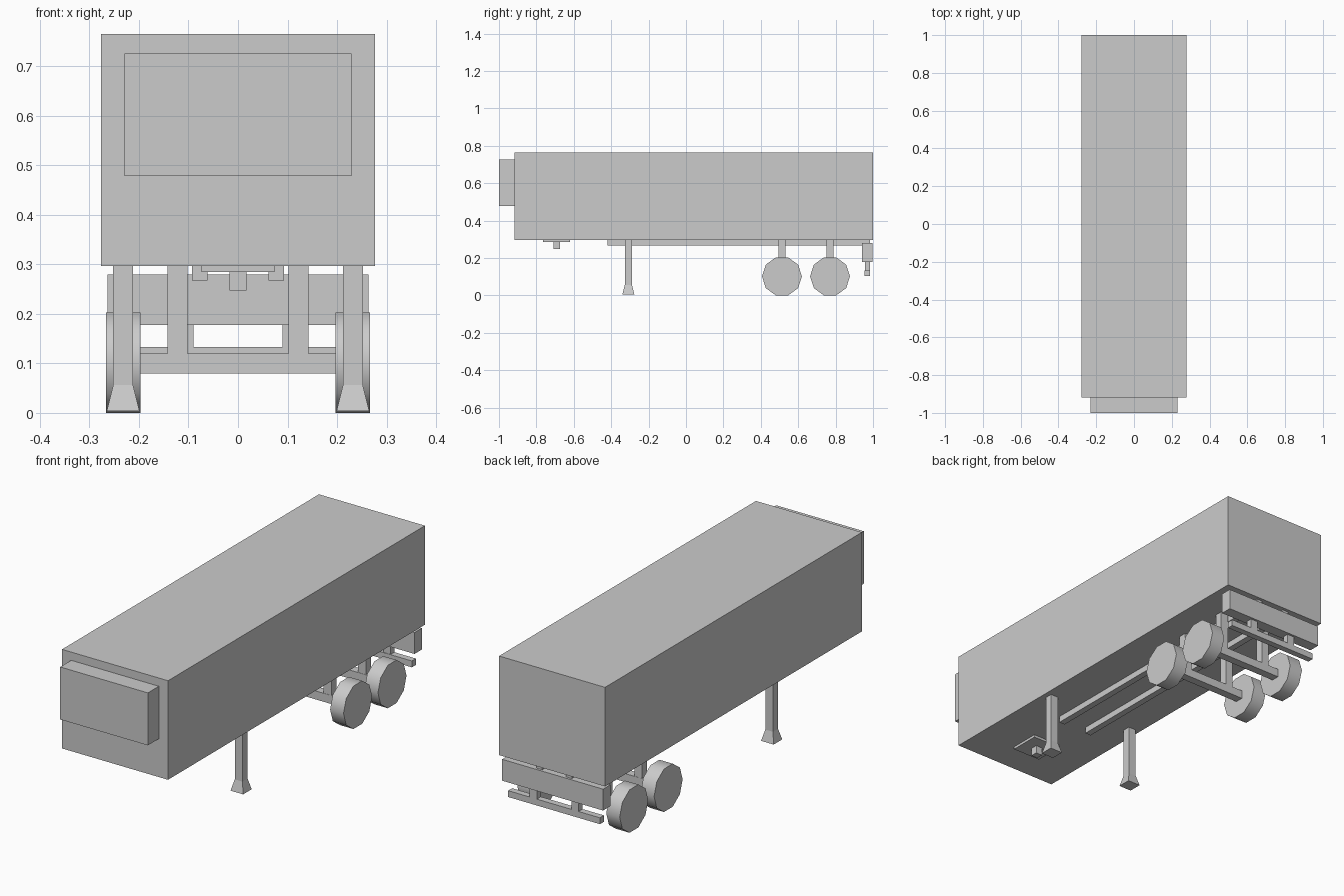
import bpy, bmesh, math
from mathutils import Matrix

if "Cube" in bpy.data.objects:
    bpy.data.objects.remove(bpy.data.objects["Cube"])


def finish(name, bm):
    bmesh.ops.recalc_face_normals(bm, faces=bm.faces)
    me = bpy.data.meshes.new(name)
    bm.to_mesh(me)
    bm.free()
    ob = bpy.data.objects.new(name, me)
    bpy.context.collection.objects.link(ob)
    return ob


def box(name, x, y, z):
    """Box from (min, max) ranges."""
    bm = bmesh.new()
    bmesh.ops.create_cube(bm, size=1)
    for v in bm.verts:
        v.co = [r[0] if c < 0 else r[1] for c, r in zip(v.co, (x, y, z))]
    return finish(name, bm)


def both(name, x, y, z):
    """Mirrored pair of boxes."""
    box(name + "_right", x, y, z)
    box(name + "_left", (-x[1], -x[0]), y, z)


# Cargo body and front cooling unit
box("cargo_box", (-0.277, 0.277), (-0.918, 1.0), (0.297, 0.765))
box("cooling_unit", (-0.229, 0.229), (-1.0, -0.918), (0.478, 0.726))

# Coupling plate and pin
box("coupling_plate", (-0.074, 0.074), (-0.765, -0.62), (0.285, 0.297))
box("coupling_pin", (-0.017, 0.017), (-0.709, -0.675), (0.247, 0.285))

# Chassis rails
both("chassis_rail", (0.062, 0.093), (-0.42, 0.985), (0.267, 0.297))

# Landing legs with flared feet
for side, s in (("right", 1), ("left", -1)):
    bm = bmesh.new()
    rings = []
    for z, hx, hy in ((0.297, 0.02, 0.019), (0.056, 0.02, 0.019), (0.004, 0.033, 0.032)):
        rings.append([bm.verts.new((s * 0.232 + a * hx, -0.308 + b * hy, z))
                      for a, b in ((-1, -1), (1, -1), (1, 1), (-1, 1))])
    for up, low in zip(rings, rings[1:]):
        for i in range(4):
            j = (i + 1) % 4
            bm.faces.new((up[i], up[j], low[j], low[i]))
    bm.faces.new(rings[0])
    bm.faces.new(rings[-1])
    finish("landing_leg_" + side, bm)

# Axles, hangers and ten-sided wheels
R = 0.1067
H = R * math.cos(math.pi / 10)
for pos, y in (("front", 0.513), ("rear", 0.77)):
    box("axle_" + pos, (-0.2, 0.2), (y - 0.02, y + 0.02), (0.08, 0.12))
    both("hanger_" + pos, (0.102, 0.142), (y - 0.019, y + 0.019), (0.11, 0.297))
    for side, s in (("right", 1), ("left", -1)):
        bm = bmesh.new()
        bmesh.ops.create_cone(bm, cap_ends=True, segments=10, radius1=R, radius2=R, depth=0.07)
        # Turn so one flat side rests on the ground
        bm.transform(Matrix.Translation((s * 0.232, y, H)) @ Matrix.Rotation(math.pi / 2, 4, 'Y'))
        lowest = min(v.co.z for v in bm.verts)
        if lowest < -0.001:
            bmesh.ops.rotate(bm, verts=bm.verts, cent=(s * 0.232, y, H),
                             matrix=Matrix.Rotation(math.pi / 10, 3, 'X'))
        ob = finish("wheel_%s_%s" % (pos, side), bm)
        bpy.ops.object.select_all(action='DESELECT')
        ob.select_set(True)
        bpy.context.view_layer.objects.active = ob
        bpy.ops.object.shade_smooth_by_angle(angle=math.radians(40))

# Rear bumper and underride guard
box("rear_bumper", (-0.264, 0.264), (0.941, 0.996), (0.178, 0.279))
both("guard_post", (0.09, 0.128), (0.957, 0.985), (0.12, 0.19))
box("guard_bar", (-0.24, 0.24), (0.955, 0.985), (0.103, 0.133))
